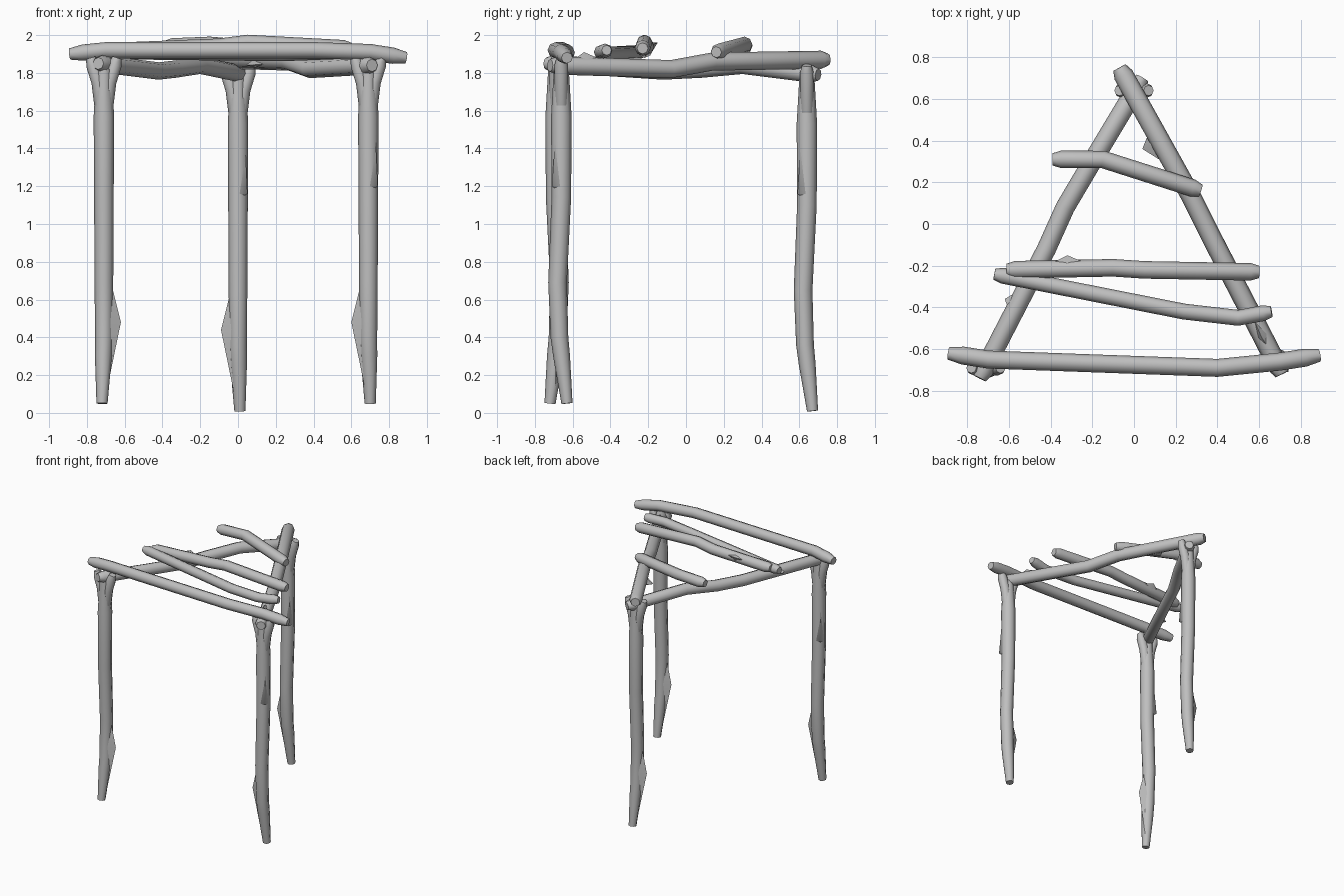
import bpy, bmesh, math
from mathutils import Vector, Matrix

if "Cube" in bpy.data.objects:
    bpy.data.objects.remove(bpy.data.objects["Cube"])

# One weathered wood colour
wood = bpy.data.materials.new("weathered grey wood")
wood.use_nodes = True
grey = (0.52, 0.52, 0.52, 1)
wood.diffuse_color = grey
wood.node_tree.nodes["Principled BSDF"].inputs["Base Color"].default_value = grey


def add_log(bm, points, radius, chamfer=0.04, swell=0, sides=8):
    """Round log along a crooked line of points, narrowing at both cut ends."""
    line = [Vector(point) for point in points]
    # an extra full-width ring just inside each end leaves the end itself chamfered
    inner_start = line[0] + (line[1] - line[0]).normalized() * chamfer
    inner_end = line[-1] + (line[-2] - line[-1]).normalized() * chamfer
    line = [line[0], inner_start] + line[1:-1] + [inner_end, line[-1]]
    last = len(line) - 1

    rings = []
    for index, centre in enumerate(line):
        before, after = line[max(index - 1, 0)], line[min(index + 1, last)]
        along = (after - before).normalized()
        reference = Vector((0, 1, 0)) if abs(along.z) > 0.7 else Vector((0, 0, 1))
        across = along.cross(reference).normalized()
        upward = along.cross(across)
        size = radius * (1 + swell * index / last)
        if index in (0, last):
            size *= 0.7
        ring = []
        for step in range(sides):
            angle = math.tau * step / sides
            offset = across * math.cos(angle) + upward * math.sin(angle)
            ring.append(bm.verts.new(centre + offset * size))
        rings.append(ring)

    for lower, upper in zip(rings, rings[1:]):
        for step in range(sides):
            following = (step + 1) % sides
            bm.faces.new((lower[step], lower[following], upper[following], upper[step]))
    bm.faces.new(rings[0])
    bm.faces.new(rings[-1])


def add_snag(bm, start, end, tip, width=0.035):
    """Broken branch stub: a wedge lying on the log between start and end."""
    start, end, tip = Vector(start), Vector(end), Vector(tip)
    along = end - start
    foot = start + (tip - start).project(along)
    side = along.cross(tip - foot).normalized() * width
    corners = [bm.verts.new(p) for p in (start, end, tip, foot + side, foot - side)]
    bmesh.ops.convex_hull(bm, input=corners)


def finish(name, bm, matrix=Matrix()):
    """Turn the bmesh into a smooth-shaded wooden object."""
    bmesh.ops.recalc_face_normals(bm, faces=bm.faces[:])
    mesh = bpy.data.meshes.new(name)
    bm.to_mesh(mesh)
    bm.free()
    mesh.materials.append(wood)
    obj = bpy.data.objects.new(name, mesh)
    bpy.context.collection.objects.link(obj)
    obj.matrix_world = matrix
    bpy.ops.object.select_all(action='DESELECT')
    obj.select_set(True)
    bpy.context.view_layer.objects.active = obj
    bpy.ops.object.shade_smooth_by_angle(angle=math.radians(60))


def build_leg(name, place, turn=0):
    """Crooked trunk with a forked top and two broken stubs."""
    bm = bmesh.new()
    add_log(bm, [(0.01, 0.03, 0.01), (0, -0.01, 0.36), (0, -0.02, 0.65), (0, 0, 1.1),
                 (0, 0, 1.78)], radius=0.042, chamfer=0.25, swell=0.35)
    for side in (-1, 1):
        add_log(bm, [(side * 0.01, 0, 1.55), (side * 0.03, 0, 1.71),
                     (side * 0.07, 0, 1.84)], radius=0.036)
    add_snag(bm, (-0.03, -0.02, 0.68), (-0.02, 0, 0.1), (-0.09, -0.01, 0.44))
    add_snag(bm, (0.03, -0.02, 1.6), (0.02, -0.02, 1.14), (0.05, -0.05, 1.16), width=0.04)
    finish(name, bm, Matrix.Translation(place) @ Matrix.Rotation(turn, 4, 'Z'))


def build_pole(name, radius, points, chamfer=0.04, snags=()):
    """Lying pole, with optional broken stubs."""
    bm = bmesh.new()
    add_log(bm, points, radius, chamfer)
    for snag in snags:
        add_snag(bm, *snag)
    finish(name, bm)


# Three forked legs, the right one turned half round
build_leg("back_leg", (0, 0.64, 0))
build_leg("left_front_leg", (0.69, -0.66, 0.04))
build_leg("right_front_leg", (-0.71, -0.69, 0.04), turn=math.pi)

# Side rails resting in the forks
build_pole("right_rail", radius=0.046,
           points=[(-0.74, -0.74, 1.85), (-0.42, -0.12, 1.81), (-0.33, 0.08, 1.82),
                   (-0.2, 0.3, 1.84), (0.04, 0.7, 1.79)],
           snags=[[(-0.59, -0.44, 1.83), (-0.52, -0.3, 1.83), (-0.62, -0.36, 1.83)]])
build_pole("left_rail", radius=0.048,
           points=[(0.71, -0.72, 1.84), (0.38, -0.08, 1.82), (0.27, 0.14, 1.86), (-0.07, 0.75, 1.87)],
           snags=[[(0.08, 0.46, 1.86), (0.2, 0.26, 1.85), (0.04, 0.36, 1.84)],
                  [(0.66, -0.62, 1.85), (0.55, -0.4, 1.85), (0.61, -0.54, 1.91)]])

# Poles laid across the rails
build_pole("front_cross_pole", radius=0.043, chamfer=0.07,
           points=[(-0.89, -0.62, 1.9), (-0.7, -0.65, 1.92), (0.4, -0.69, 1.92),
                   (0.7, -0.66, 1.91), (0.89, -0.63, 1.88)])
build_pole("lower_middle_cross_pole", radius=0.038,
           points=[(-0.67, -0.24, 1.91), (0.24, -0.42, 1.9), (0.5, -0.45, 1.91), (0.66, -0.42, 1.92)])
build_pole("upper_middle_cross_pole", radius=0.042,
           points=[(-0.61, -0.22, 1.92), (-0.1, -0.21, 1.94), (0.05, -0.22, 1.96), (0.6, -0.23, 1.93)],
           snags=[[(-0.42, -0.2, 1.93), (-0.2, -0.2, 1.94), (-0.32, -0.15, 1.96)]])
build_pole("back_cross_pole", radius=0.042,
           points=[(-0.39, 0.31, 1.94), (-0.15, 0.31, 1.95), (0.32, 0.16, 1.91)])
